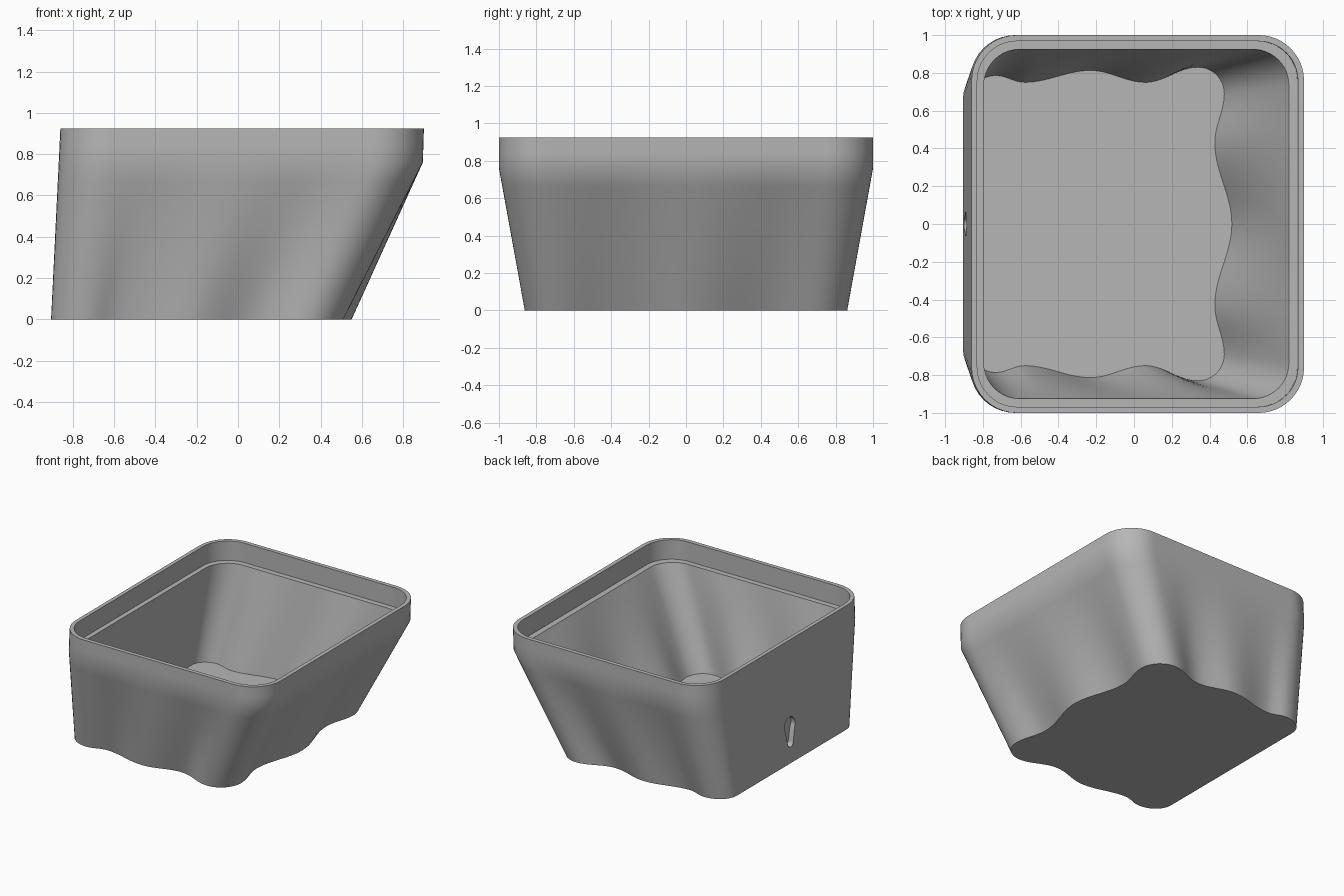
import bpy, bmesh, math

if "Cube" in bpy.data.objects:
    bpy.data.objects.remove(bpy.data.objects["Cube"], do_unlink=True)

grey = bpy.data.materials.new("plain grey")
grey.use_nodes = True
grey.diffuse_color = (0.47, 0.47, 0.47, 1)
grey.node_tree.nodes["Principled BSDF"].inputs["Base Color"].default_value = grey.diffuse_color


def ease(knots, t):
    """Smooth curve with its crests and hollows at the knots; t runs 0 to 1."""
    a = knots[0][0] + (knots[-1][0] - knots[0][0]) * t
    for (a0, b0), (a1, b1) in zip(knots, knots[1:]):
        f = (a - a0) / (a1 - a0)
        if -1e-6 <= f <= 1 + 1e-6:
            return a, b0 + (b1 - b0) * (1 - math.cos(math.pi * f)) / 2
    return knots[-1]


def outline(back_x, back_y, side, end):
    """Closed loop, mirrored in y: flat back, corner, long side, corner, end."""
    half = [(back_x, back_y * i / 6) for i in range(6)]
    (sx, sy), (tx, ty), (ey, ex) = side[0], side[-1], end[0]
    for i in range(10):
        a = math.pi / 2 * i / 10
        half.append((sx + (back_x - sx) * math.cos(a), back_y + (sy - back_y) * math.sin(a)))
    for i in range(48):
        half.append(ease(side, i / 48))
    for i in range(12):
        a = math.pi / 2 * i / 12
        half.append((tx + (ex - tx) * math.sin(a), ey + (ty - ey) * math.cos(a)))
    for i in range(25):
        y, x = ease(end, i / 24)
        half.append((x, y))
    return half + [(x, -y) for x, y in reversed(half[1:-1])]


def rim(back_x, end_x, half_y, r):
    """Rounded rectangle sampled to match the wavy outline."""
    return outline(back_x, half_y - r, [(back_x + r, half_y), (end_x - r, half_y)],
                   [(half_y - r, end_x), (0, end_x)])


def wavy(back_x, inset):
    side = [(-0.73, 0.818), (-0.58, 0.782), (-0.23, 0.845), (0.06, 0.782), (0.34, 0.862)]
    end = [(0.69, 0.51), (0.43, 0.46), (0, 0.55)]
    return outline(back_x, 0.67, [(x, y - inset) for x, y in side],
                   [(y, x - inset) for y, x in end])


def loft(lower, z0, upper, z1, steps):
    """Ruled loops from one outline to another, both ends included."""
    return [[(p[0] + (q[0] - p[0]) * k / steps, p[1] + (q[1] - p[1]) * k / steps,
              z0 + (z1 - z0) * k / steps) for p, q in zip(lower, upper)]
            for k in range(steps + 1)]


# Bin body: wavy foot flaring to a rounded rim, with a stepped inner ledge
SHOULDER, TOP, LEDGE, FLOOR = 0.76, 0.925, 0.775, 0.03
rings = loft(wavy(-0.905, 0), 0, rim(-0.868, 0.895, 1, 0.24), SHOULDER, 8)
rings += loft(rim(-0.868, 0.895, 1, 0.24), SHOULDER, rim(-0.86, 0.9, 1, 0.24), TOP, 2)[1:]
rings += loft(rim(-0.83, 0.868, 0.968, 0.21), TOP, rim(-0.832, 0.865, 0.968, 0.21), LEDGE, 1)
rings += loft(rim(-0.795, 0.82, 0.925, 0.19), LEDGE, wavy(-0.865, 0.032), FLOOR, 8)

bm = bmesh.new()
loops = [[bm.verts.new(p) for p in ring] for ring in rings]
for a, b in zip(loops, loops[1:]):
    for i in range(len(a)):
        j = (i + 1) % len(a)
        bm.faces.new((a[i], a[j], b[j], b[i]))
bm.faces.new(loops[0])
bm.faces.new(loops[-1])
bmesh.ops.recalc_face_normals(bm, faces=bm.faces)
mesh = bpy.data.meshes.new("bin_body")
bm.to_mesh(mesh)
bm.free()
mesh.materials.append(grey)
body = bpy.data.objects.new("bin_body", mesh)
bpy.context.collection.objects.link(body)

# Keyhole hanger: round head with a narrow slot below, cut into the back
head_r, slot_r, head_z, slot_z = 0.065, 0.034, 0.285, 0.155
start = -math.asin(slot_r / head_r)
profile = []
for i in range(25):
    a = start + (math.pi - 2 * start) * i / 24
    profile.append((head_r * math.cos(a), head_z + head_r * math.sin(a)))
for i in range(13):
    a = math.pi + math.pi * i / 12
    profile.append((slot_r * math.cos(a), slot_z + slot_r * math.sin(a)))
bm = bmesh.new()
face = bm.faces.new([bm.verts.new((-1, y, z)) for y, z in profile])
ext = bmesh.ops.extrude_face_region(bm, geom=[face])
for v in ext["geom"]:
    if isinstance(v, bmesh.types.BMVert):
        v.co.x = -0.855
bmesh.ops.recalc_face_normals(bm, faces=bm.faces)
cut_mesh = bpy.data.meshes.new("keyhole_cutter")
bm.to_mesh(cut_mesh)
bm.free()
cut_mesh.materials.append(grey)
cutter = bpy.data.objects.new("keyhole_cutter", cut_mesh)
bpy.context.collection.objects.link(cutter)
cutter.hide_render = True

bpy.ops.object.select_all(action="DESELECT")
body.select_set(True)
bpy.context.view_layer.objects.active = body
mod = body.modifiers.new("keyhole", "BOOLEAN")
mod.operation = "DIFFERENCE"
mod.solver = "EXACT"
mod.object = cutter
bpy.ops.object.modifier_apply(modifier=mod.name)
bpy.data.objects.remove(cutter, do_unlink=True)

bpy.ops.object.shade_smooth_by_angle(angle=math.radians(32))
